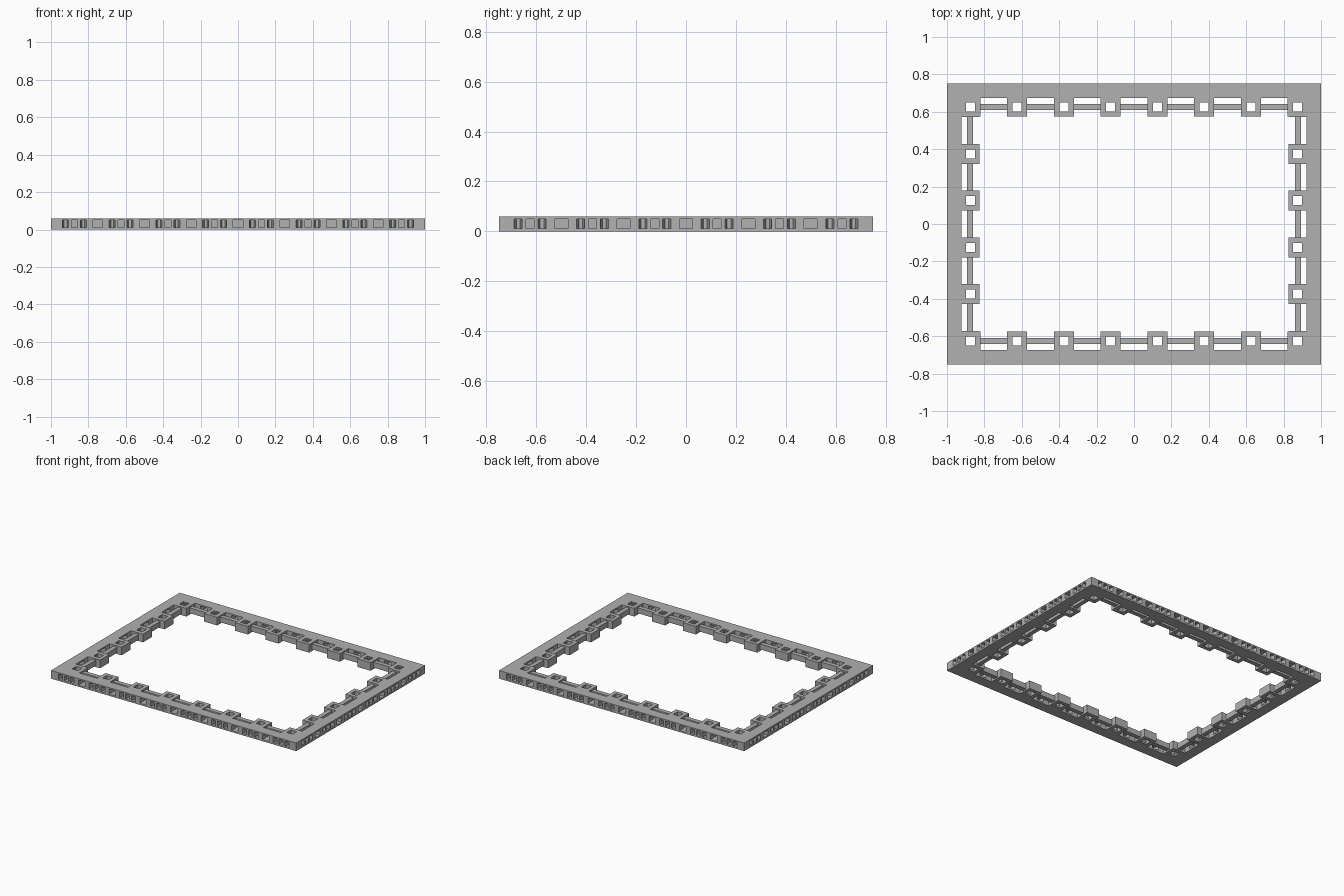
import bpy, bmesh

cube = bpy.data.objects.get("Cube")
if cube:
    bpy.data.objects.remove(cube)

HX, HY, H = 1.0, 0.75, 0.06      # half sizes and height
CELL, PAD, INNER = 0.25, 0.053, 0.175

grey = bpy.data.materials.new("stone grey")
grey.use_nodes = True
colour = (0.44, 0.44, 0.44, 1)
grey.diffuse_color = colour
grey.node_tree.nodes["Principled BSDF"].inputs["Base Color"].default_value = colour


def make_object(name, bm):
    bmesh.ops.recalc_face_normals(bm, faces=bm.faces)
    mesh = bpy.data.meshes.new(name)
    bm.to_mesh(mesh)
    bm.free()
    mesh.materials.append(grey)
    obj = bpy.data.objects.new(name, mesh)
    bpy.context.collection.objects.link(obj)
    return obj


def prism(bm, points, z0, z1):
    low = [bm.verts.new((x, y, z0)) for x, y in points]
    high = [bm.verts.new((x, y, z1)) for x, y in points]
    bm.faces.new(low[::-1])
    bm.faces.new(high)
    n = len(points)
    for i in range(n):
        j = (i + 1) % n
        bm.faces.new((low[i], low[j], high[j], high[i]))


def rect(x0, x1, y0, y1):
    return [(x0, y0), (x1, y0), (x1, y1), (x0, y1)]


# Each side maps (along, depth from the outer edge) to x, y
sides = {
    "front": (lambda t, d: (t, d - HY), HX),
    "back": (lambda t, d: (t, HY - d), HX),
    "left": (lambda t, d: (HX - d, t), HY),
    "right": (lambda t, d: (d - HX, t), HY),
}


def side_prism(bm, place, points, z0, z1):
    prism(bm, [place(t, d) for t, d in points], z0, z1)


def subtract(target, bm):
    cutter = make_object("cutter", bm)
    cutter.hide_render = True
    mod = target.modifiers.new("cut", "BOOLEAN")
    mod.operation = "DIFFERENCE"
    mod.solver = "EXACT"
    mod.use_self = True
    mod.object = cutter
    bpy.context.view_layer.objects.active = target
    bpy.ops.object.modifier_apply(modifier=mod.name)
    bpy.data.objects.remove(cutter)


# Solid slab that becomes the frame
slab = bmesh.new()
prism(slab, rect(-HX, HX, -HY, HY), 0, H)
frame = make_object("frame", slab)

# Central opening
opening = bmesh.new()
prism(opening, rect(INNER - HX, HX - INNER, INNER - HY, HY - INNER), -0.1, 0.2)
subtract(frame, opening)

# Bays between the pads, and square post holes through the pads
bays = bmesh.new()
ports = bmesh.new()
bars = bmesh.new()
for name, (place, half) in sides.items():
    cells = round(2 * half / CELL)
    bay_half = CELL / 2 - PAD
    for i in range(1, cells):
        c = i * CELL - half
        side_prism(bays, place, rect(c - bay_half, c + bay_half, 0.077, 0.21), -0.1, 0.2)
        # Window through the rim into the bay
        side_prism(ports, place, rect(c - 0.026, c + 0.026, -0.05, 0.09), 0.012, 0.05)
        # Inner bar, sunk into the pads at both ends
        e = bay_half + 0.008
        side_prism(bars, place, rect(c - e, c + e, 0.108, 0.14), 0.01, 0.05)
    for i in range(cells):
        c = (i + 0.5) * CELL - half
        if half == HX or 0 < i < cells - 1:
            side_prism(bays, place, rect(c - 0.024, c + 0.024, 0.101, 0.149), -0.1, 0.2)
        # Centre port reaching the post hole
        side_prism(ports, place, rect(c - 0.016, c + 0.016, -0.05, 0.11), 0.012, 0.05)
        # Tapered notches either side of the port
        for s in (-1, 1):
            notch = [(0.03, -0.01), (0.066, -0.01), (0.055, 0.05), (0.04, 0.05)]
            side_prism(ports, place, [(c + s * t, d) for t, d in notch], 0.012, 0.05)

subtract(frame, bays)
subtract(frame, ports)
make_object("inner_bars", bars)
